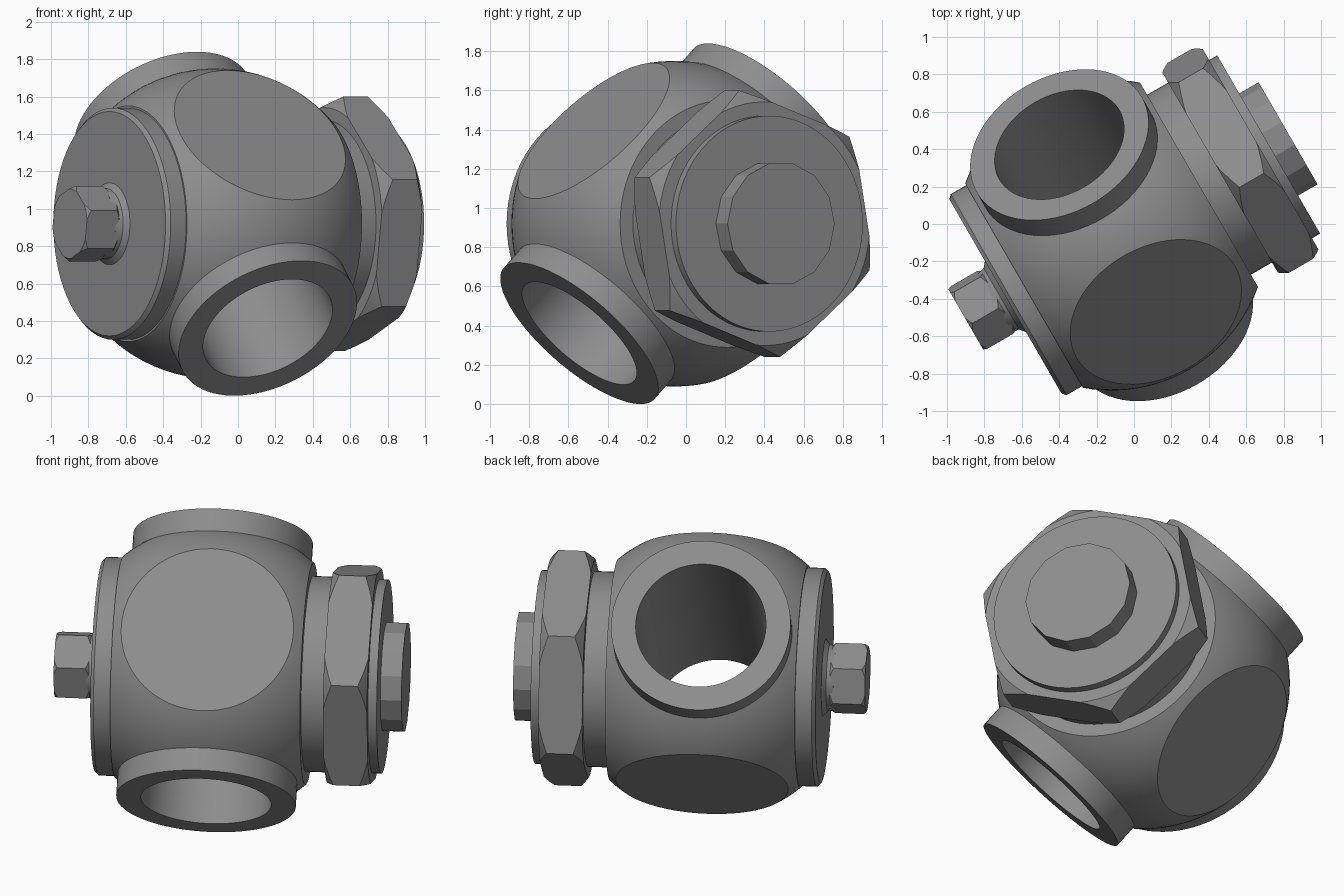
import bpy, bmesh, math
from mathutils import Matrix, Vector

if "Cube" in bpy.data.objects:
    bpy.data.objects.remove(bpy.data.objects["Cube"])

# Material
steel = bpy.data.materials.new("grey_steel")
steel.use_nodes = True
GREY = (0.27, 0.27, 0.27, 1)
steel.diffuse_color = GREY
steel.node_tree.nodes["Principled BSDF"].inputs["Base Color"].default_value = GREY

# Main frame: local z runs along the spindle axis, local y points down
CENTRE = Vector((-0.12, -0.06, 0.92))
yaw = math.radians(30)
axis = Vector((math.cos(yaw), math.sin(yaw), 0))
side = Vector((math.sin(yaw), -math.cos(yaw), 0))
FRAME = Matrix((side, axis.cross(side), axis)).transposed().to_4x4()
FRAME.translation = CENTRE
# Pipe frame: local z runs along the bore, square to the spindle
PIPE_DIR = Vector((-1, -1, 0)).normalized()
FLAT_DIR = Vector((1, -1, 0)).normalized()
PIPE_FRAME = FRAME @ PIPE_DIR.to_track_quat('Z', 'Y').to_matrix().to_4x4()


def lathe(profile, segments=72, closed=False):
    """Revolve (radius, height) points around local z."""
    bm = bmesh.new()
    verts = [bm.verts.new((r, 0, h)) for r, h in profile]
    pairs = list(zip(verts, verts[1:]))
    if closed:
        pairs.append((verts[-1], verts[0]))
    edges = [bm.edges.new(p) for p in pairs]
    bmesh.ops.spin(bm, geom=verts + edges, cent=(0, 0, 0), axis=(0, 0, 1),
                   angle=math.tau, steps=segments, use_duplicate=False)
    bmesh.ops.remove_doubles(bm, verts=bm.verts, dist=0.0001)
    bmesh.ops.recalc_face_normals(bm, faces=bm.faces)
    return bm


def slice_off(bm, normal, distance, fill=True):
    """Cut away everything beyond a plane, capping it if wanted."""
    cut = bmesh.ops.bisect_plane(
        bm, geom=bm.verts[:] + bm.edges[:] + bm.faces[:], dist=0.00001,
        plane_co=normal * distance, plane_no=normal, clear_outer=True)
    if fill:
        rim = [e for e in cut["geom_cut"] if isinstance(e, bmesh.types.BMEdge)]
        bmesh.ops.edgenet_fill(bm, edges=rim)
        bmesh.ops.recalc_face_normals(bm, faces=bm.faces)


def finish(name, bm, frame=FRAME):
    mesh = bpy.data.meshes.new(name)
    bm.to_mesh(mesh)
    bm.free()
    mesh.materials.append(steel)
    ob = bpy.data.objects.new(name, mesh)
    bpy.context.collection.objects.link(ob)
    ob.matrix_world = frame
    bpy.ops.object.select_all(action='DESELECT')
    ob.select_set(True)
    bpy.context.view_layer.objects.active = ob
    bpy.ops.object.shade_smooth_by_angle(angle=math.radians(20))


def hexagon(name, radius, low, high, chamfer):
    """Chamfered turned blank with six flats sliced on it."""
    inner = radius * 0.9
    bm = lathe([(0, low), (inner, low), (radius, low + chamfer),
                (radius, high - chamfer), (inner, high), (0, high)])
    for k in range(6):
        a = math.radians(10 + 60 * k)
        slice_off(bm, Vector((math.cos(a), math.sin(a), 0)), radius * 0.866)
    finish(name, bm)


def disc(name, radius, low, high, segments=72):
    finish(name, lathe([(0, low), (radius, low), (radius, high), (0, high)], segments))


# Ball body: truncated sphere with two flats and two openings for the pipe
BALL, END = 0.83, 0.54
limit = math.asin(END / BALL)
arc = [(BALL * math.cos(limit * i / 12), BALL * math.sin(limit * i / 12))
       for i in range(-12, 13)]
body = lathe([(0, -END)] + arc + [(0, END)], 96)
for s in (1, -1):
    slice_off(body, FLAT_DIR * s, 0.67)
for s in (1, -1):
    slice_off(body, PIPE_DIR * s, 0.66, fill=False)
finish("ball_body", body)

# Through pipe with its two collars
finish("through_pipe", lathe([(0.37, -0.79), (0.51, -0.79), (0.51, 0.79), (0.37, 0.79)],
                             closed=True), PIPE_FRAME)

# Cover plate and its bolt
finish("cover_plate", lathe([(0, -0.655), (0.6, -0.655), (0.62, -0.635),
                             (0.62, -0.53), (0, -0.53)]))
finish("bolt_fillet", lathe([(0, -0.72), (0.18, -0.72), (0.19, -0.68),
                             (0.225, -0.65), (0, -0.65)]))
hexagon("bolt_head", 0.206, -0.9, -0.7, 0.02)

# Neck, nut, flange and spindle end
disc("neck", 0.555, 0.5, 0.7)
hexagon("large_nut", 0.69, 0.67, 0.92, 0.05)
disc("nut_flange", 0.55, 0.9, 0.97)
disc("spindle_end", 0.315, 0.95, 1.09, 14)
